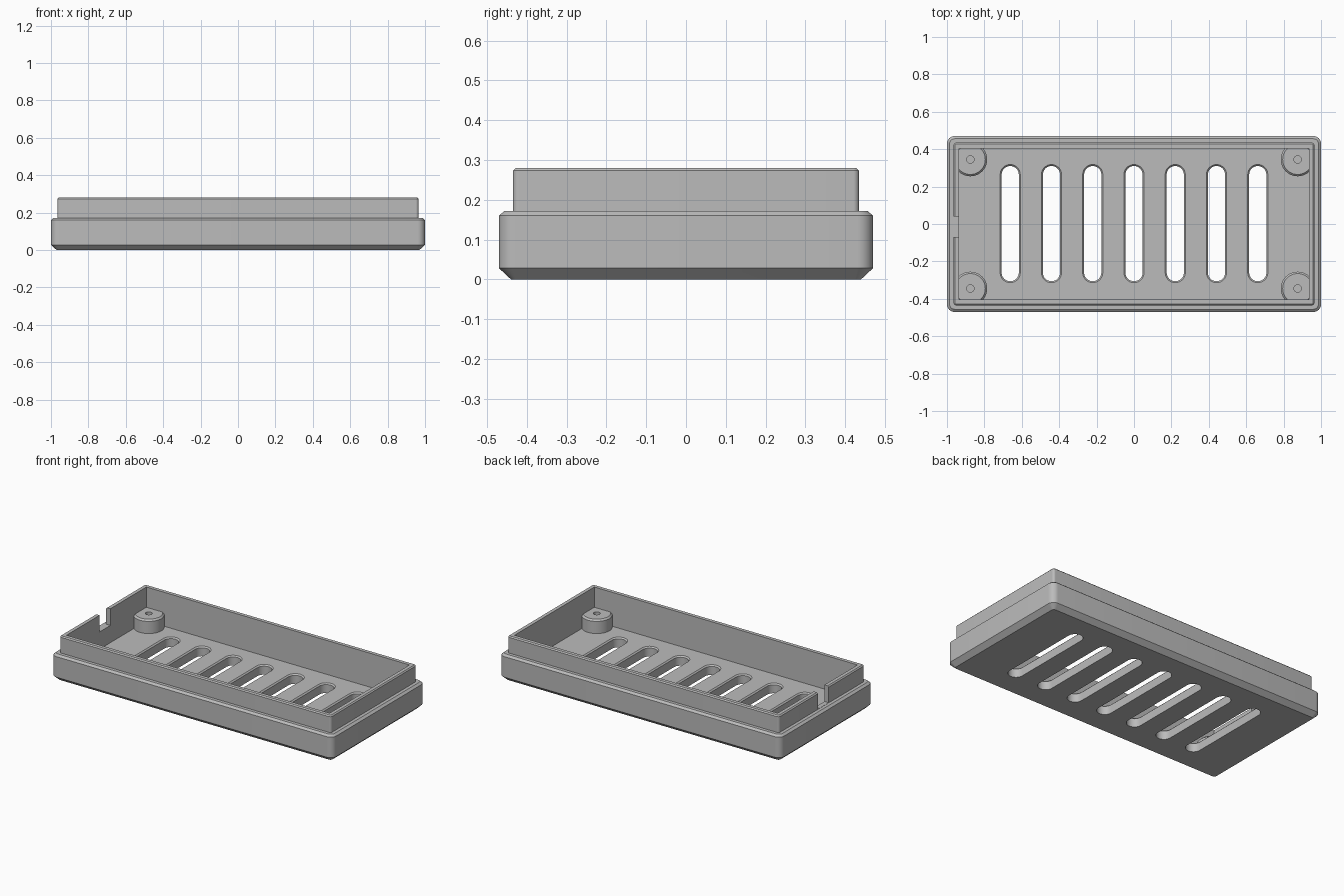
import bpy
import bmesh
from math import sin, cos, pi

cube = bpy.data.objects.get("Cube")
if cube:
    bpy.data.objects.remove(cube, do_unlink=True)

FLOOR = 0.062     # top of the tray floor
LEDGE = 0.172     # top of the wide base
TOP = 0.28        # top of the lip

grey = bpy.data.materials.new("plain grey")
grey.use_nodes = True
grey.diffuse_color = (0.5, 0.5, 0.5, 1)
grey.node_tree.nodes["Principled BSDF"].inputs["Base Color"].default_value = (0.5, 0.5, 0.5, 1)


def rounded_rect(hx, hy, r, steps=8):
    """Outline of a rounded rectangle, counter-clockwise."""
    points = []
    for q, (sx, sy) in enumerate([(1, 1), (-1, 1), (-1, -1), (1, -1)]):
        for i in range(steps + 1):
            a = (q + i / steps) * pi / 2
            points.append((sx * (hx - r) + r * cos(a), sy * (hy - r) + r * sin(a)))
    return points


def finish(name, bm):
    bmesh.ops.remove_doubles(bm, verts=bm.verts, dist=1e-5)
    bmesh.ops.recalc_face_normals(bm, faces=bm.faces)
    mesh = bpy.data.meshes.new(name)
    bm.to_mesh(mesh)
    bm.free()
    mesh.materials.append(grey)
    obj = bpy.data.objects.new(name, mesh)
    bpy.context.collection.objects.link(obj)
    return obj


def loft(name, sections, center=(0, 0)):
    """Solid through stacked rounded rectangles (half x, half y, radius, z)."""
    bm = bmesh.new()
    rings = [[bm.verts.new((x + center[0], y + center[1], z)) for x, y in rounded_rect(hx, hy, r)]
             for hx, hy, r, z in sections]
    n = len(rings[0])
    for low, high in zip(rings, rings[1:]):
        for i in range(n):
            j = (i + 1) % n
            bm.faces.new((low[i], low[j], high[j], high[i]))
    bm.faces.new(rings[0][::-1])
    bm.faces.new(rings[-1])
    return finish(name, bm)


def box(name, low, high):
    bm = bmesh.new()
    bmesh.ops.create_cube(bm, size=1)
    for v in bm.verts:
        v.co = [(a + b) / 2 + c * (b - a) for a, b, c in zip(low, high, v.co)]
    return finish(name, bm)


def lathe(name, profile, center, steps=40):
    """Closed ring made by turning a closed (radius, z) profile."""
    bm = bmesh.new()
    rings = [[bm.verts.new((center[0] + r * cos(2 * pi * i / steps),
                            center[1] + r * sin(2 * pi * i / steps), z))
              for i in range(steps)] for r, z in profile]
    for k, ring in enumerate(rings):
        after = rings[(k + 1) % len(rings)]
        for i in range(steps):
            j = (i + 1) % steps
            bm.faces.new((ring[i], ring[j], after[j], after[i]))
    return finish(name, bm)


def activate(obj):
    bpy.ops.object.select_all(action='DESELECT')
    obj.select_set(True)
    bpy.context.view_layer.objects.active = obj


# Tray body: chamfered base, ledge and upright lip
tray = loft("tray_body", [
    (0.97, 0.44, 0.015, 0),
    (1.0, 0.47, 0.04, 0.028),
    (1.0, 0.47, 0.04, 0.16),
    (0.986, 0.456, 0.028, LEDGE),
    (0.965, 0.435, 0.015, LEDGE),
    (0.965, 0.435, 0.015, TOP - 0.007),
    (0.958, 0.428, 0.008, TOP),
])

# Cavity, cable notch and vent slots
cutters = [
    box("cavity_cutter", (-0.935, -0.405, FLOOR), (0.935, 0.405, 0.4)),
    box("notch_cutter", (-1.1, -0.07, LEDGE + 0.001), (-0.9, 0.04, 0.4)),
]
for i in range(7):
    cutters.append(loft(f"slot_cutter_{i + 1}", [
        (0.046, 0.308, 0.046, -0.05),
        (0.046, 0.308, 0.046, FLOOR - 0.008),
        (0.054, 0.316, 0.054, FLOOR),
        (0.054, 0.316, 0.054, FLOOR + 0.02),
    ], center=((i - 3) * 0.2206, 0.002)))

activate(tray)
for cutter in cutters:
    cutter.hide_render = True
    cut = tray.modifiers.new("cut", 'BOOLEAN')
    cut.operation = 'DIFFERENCE'
    cut.solver = 'EXACT'
    cut.object = cutter
    bpy.ops.object.modifier_apply(modifier=cut.name)
for cutter in cutters:
    bpy.data.objects.remove(cutter, do_unlink=True)

# Screw posts in the corners, their outer sides buried in the walls
posts = []
post_top = 0.15
for side, sx in (("left", 1), ("right", -1)):
    for end, sy in (("front", -1), ("back", 1)):
        posts.append(lathe(f"screw_post_{end}_{side}", [
            (0.02, FLOOR - 0.01), (0.09, FLOOR - 0.01), (0.09, post_top - 0.01),
            (0.08, post_top), (0.02, post_top),
        ], (sx * 0.875, sy * 0.345)))

for obj in [tray] + posts:
    activate(obj)
    bpy.ops.object.shade_smooth_by_angle()
